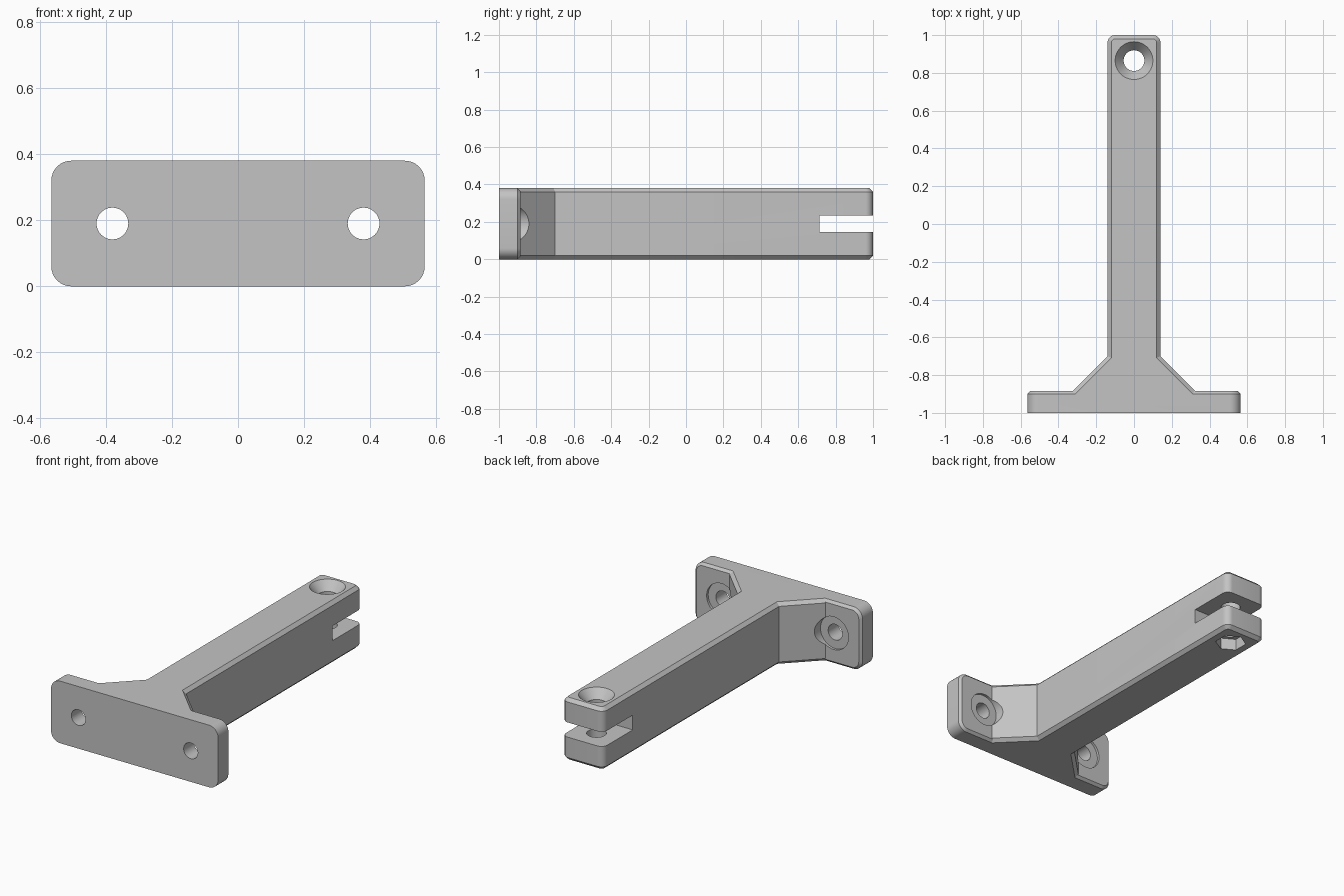
import bpy, bmesh
from math import cos, sin, pi, radians
from mathutils import Vector

cube = bpy.data.objects.get("Cube")
if cube:
    bpy.data.objects.remove(cube, do_unlink=True)

grey = bpy.data.materials.new("light grey plastic")
grey.use_nodes = True
colour = (0.55, 0.55, 0.55, 1)
grey.diffuse_color = colour
grey.node_tree.nodes["Principled BSDF"].inputs["Base Color"].default_value = colour

H = 0.38          # overall height
MID = H / 2


def arc(cx, cy, r, start, steps=8):
    return [(cx + r * cos(start + pi / 2 * i / steps),
             cy + r * sin(start + pi / 2 * i / steps)) for i in range(steps + 1)]


def circle(r, cx=0, cy=0, n=48, turn=0):
    return [(cx + r * cos(turn + 2 * pi * i / n),
             cy + r * sin(turn + 2 * pi * i / n)) for i in range(n)]


def inset(pts, d):
    """Mitred inset of a counter-clockwise outline."""
    out = []
    for i, p in enumerate(pts):
        p = Vector(p)
        a = (p - Vector(pts[i - 1])).normalized()
        b = (Vector(pts[(i + 1) % len(pts)]) - p).normalized()
        na, nb = Vector((-a.y, a.x)), Vector((-b.y, b.x))
        out.append(tuple(p + (na + nb) * d / (1 + na.dot(nb))))
    return out


def loft(name, rings, axis="z"):
    """Solid through (outline, level) rings stacked along z or y."""
    bm = bmesh.new()
    loops = []
    for pts, lv in rings:
        loops.append([bm.verts.new((u, v, lv) if axis == "z" else (u, lv, v))
                      for u, v in pts])
    n = len(loops[0])
    for lo, hi in zip(loops, loops[1:]):
        for i in range(n):
            j = (i + 1) % n
            bm.faces.new((lo[i], lo[j], hi[j], hi[i]))
    bm.faces.new(loops[0])
    bm.faces.new(loops[-1])
    bmesh.ops.recalc_face_normals(bm, faces=bm.faces)
    me = bpy.data.meshes.new(name)
    bm.to_mesh(me)
    bm.free()
    me.materials.append(grey)
    ob = bpy.data.objects.new(name, me)
    bpy.context.collection.objects.link(ob)
    return ob


def combine(target, tool, operation):
    mod = target.modifiers.new("combine", "BOOLEAN")
    mod.operation, mod.solver, mod.object = operation, "EXACT", tool
    bpy.context.view_layer.objects.active = target
    bpy.ops.object.modifier_apply(modifier=mod.name)
    bpy.data.objects.remove(tool, do_unlink=True)


# Mounting plate: rounded rectangle with a chamfered back edge
W, R = 0.565, 0.06
plate = (arc(W - R, H - R, R, 0) + arc(R - W, H - R, R, pi / 2)
         + arc(R - W, R, R, pi) + arc(W - R, R, R, 1.5 * pi))
bracket = loft("bracket", [(plate, -1), (plate, -0.9), (inset(plate, 0.015), -0.885)], "y")

# Arm with flared root and rounded tip, chamfered above and below
A, T, C = 0.14, 0.04, 0.02
arm = ([(-0.385, -0.945), (0.385, -0.945), (A, -0.7)] + arc(A - T, 1 - T, T, 0)
       + arc(T - A, 1 - T, T, pi / 2) + [(-A, -0.7)])
small = inset(arm, C)
combine(bracket, loft("arm", [(small, 0), (arm, C), (arm, H - C), (small, H)]), "UNION")

# Slot across the tip
slot = [(-0.3, 0.715), (0.3, 0.715), (0.3, 1.2), (-0.3, 1.2)]
combine(bracket, loft("slot_cutter", [(slot, 0.145), (slot, 0.235)]), "DIFFERENCE")

# Countersunk pivot hole and hexagonal nut pocket underneath
TIP = 0.865
bore, mouth = circle(0.055, 0, TIP), circle(0.1, 0, TIP)
combine(bracket, loft("pivot_cutter", [(bore, -0.1), (bore, H - 0.055),
                                       (mouth, H), (mouth, H + 0.1)]), "DIFFERENCE")
nut = circle(0.088, 0, TIP, 6, pi / 6)
combine(bracket, loft("nut_cutter", [(nut, -0.1), (nut, 0.07)]), "DIFFERENCE")

# Screw holes with counterbores that bite into the flare
for side in (-1, 1):
    hole, head = circle(0.048, side * 0.38, MID), circle(0.1, side * 0.38, MID)
    combine(bracket, loft("screw_cutter", [(hole, -1.1), (hole, -0.9),
                                           (head, -0.9), (head, -0.6)], "y"), "DIFFERENCE")

# Smooth curved walls, crisp edges
for ob in bpy.context.selected_objects:
    ob.select_set(False)
bracket.select_set(True)
bpy.context.view_layer.objects.active = bracket
bpy.ops.object.shade_smooth_by_angle(angle=radians(25))
